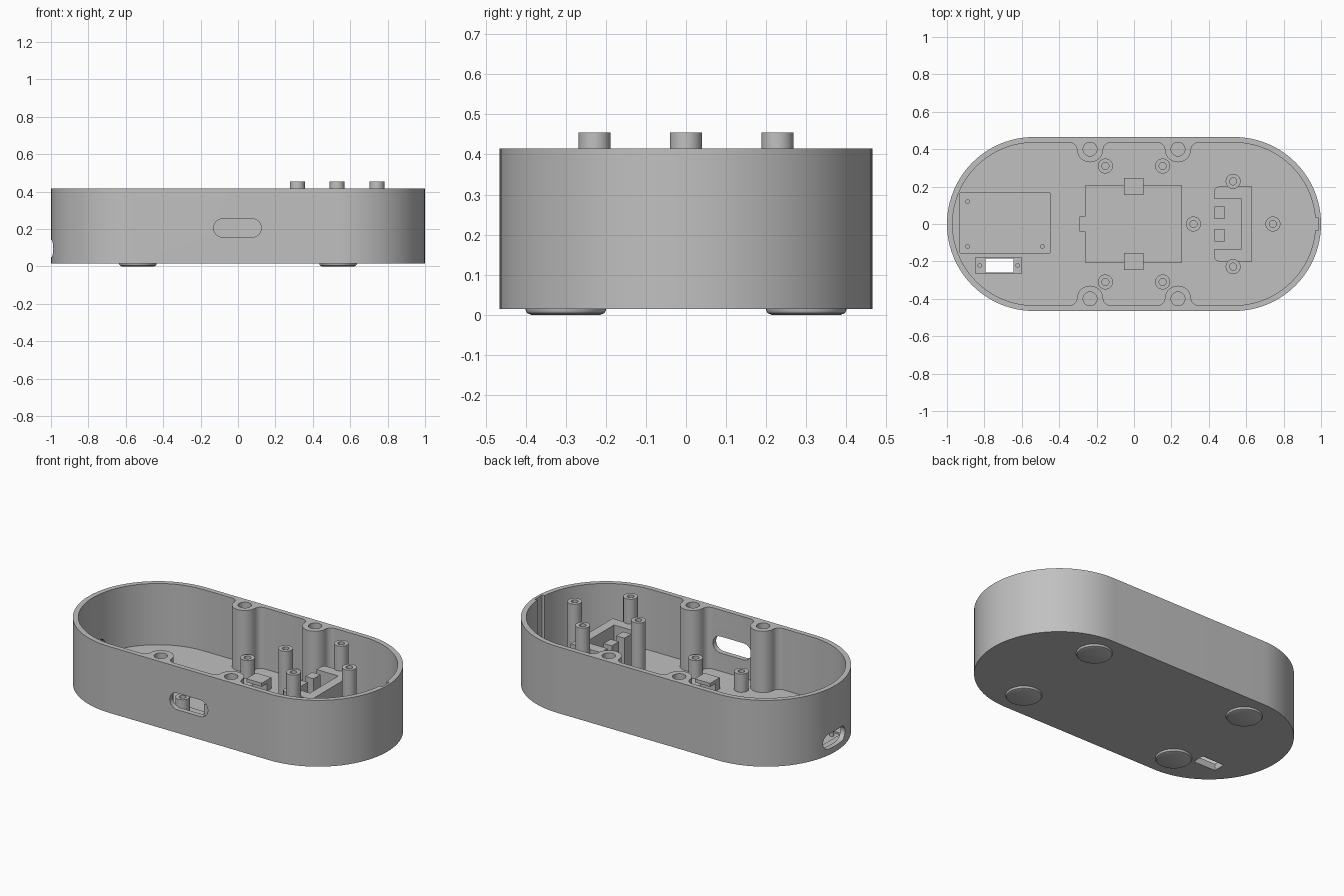
import bpy, bmesh
from math import sin, cos, radians, asin, sqrt

cube = bpy.data.objects.get("Cube")
if cube:
    bpy.data.objects.remove(cube, do_unlink=True)

grey = bpy.data.materials.new("light grey plastic")
grey.use_nodes = True
colour = (0.53, 0.53, 0.53, 1)
grey.diffuse_color = colour
grey.node_tree.nodes["Principled BSDF"].inputs["Base Color"].default_value = colour

BASE, FLOOR, RIM = 0.015, 0.045, 0.415
END_X, OUT_R, IN_R = 0.535, 0.465, 0.435
BOSS_X, BOSS_Y, BOSS_R, FILLET = 0.235, 0.4, 0.07, 0.04


def finish(bm, name):
    bmesh.ops.recalc_face_normals(bm, faces=bm.faces)
    mesh = bpy.data.meshes.new(name)
    bm.to_mesh(mesh)
    bm.free()
    obj = bpy.data.objects.new(name, mesh)
    bpy.context.collection.objects.link(obj)
    mesh.materials.append(grey)
    return obj


def smooth(obj):
    bpy.ops.object.select_all(action='DESELECT')
    obj.select_set(True)
    bpy.context.view_layer.objects.active = obj
    bpy.ops.object.shade_smooth_by_angle(angle=radians(30))


def prism(name, points, low, high, place=lambda u, v, w: (u, v, w)):
    """Extrude a closed outline; place maps (u, v, depth) into space."""
    bm = bmesh.new()
    rings = [[bm.verts.new(place(u, v, w)) for u, v in points] for w in (low, high)]
    n = len(points)
    for i in range(n):
        j = (i + 1) % n
        bm.faces.new((rings[0][i], rings[0][j], rings[1][j], rings[1][i]))
    for ring in rings:
        bm.faces.new(ring)
    return finish(bm, name)


def box(name, x0, x1, y0, y1, z0, z1):
    return prism(name, [(x0, y0), (x1, y0), (x1, y1), (x0, y1)], z0, z1)


def lathe(name, x, y, profile, steps=32):
    """Revolve (radius, z) points; both ends are capped."""
    bm = bmesh.new()
    rings = [[bm.verts.new((x + r * cos(radians(360 * i / steps)),
                            y + r * sin(radians(360 * i / steps)), z))
              for i in range(steps)] for r, z in profile]
    for a, b in zip(rings, rings[1:]):
        for i in range(steps):
            j = (i + 1) % steps
            bm.faces.new((a[i], a[j], b[j], b[i]))
    bm.faces.new(rings[0])
    bm.faces.new(rings[-1])
    obj = finish(bm, name)
    smooth(obj)
    return obj


def arc(cx, cy, r, start, end, steps):
    return [(cx + r * cos(radians(start + (end - start) * i / steps)),
             cy + r * sin(radians(start + (end - start) * i / steps)))
            for i in range(steps + 1)]


def slot(w, h, cu, cv):
    """Upright-plane outline with fully rounded ends."""
    r, d = h / 2, w / 2 - h / 2
    return arc(cu + d, cv, r, -90, 90, 12) + arc(cu - d, cv, r, 90, 270, 12)


def cut(obj, cutter):
    cutter.hide_render = True
    mod = obj.modifiers.new("cut", 'BOOLEAN')
    mod.operation, mod.solver, mod.object = 'DIFFERENCE', 'EXACT', cutter
    bpy.context.view_layer.objects.active = obj
    bpy.ops.object.modifier_apply(modifier=mod.name)
    bpy.data.objects.remove(cutter, do_unlink=True)


# Case shell: rounded outline
outline = arc(END_X, 0, OUT_R, -90, 90, 48) + arc(-END_X, 0, OUT_R, 90, 270, 48)
case = prism("case_shell", outline, BASE, RIM)

# Cavity outline: one quarter with a filleted screw boss, mirrored twice
fy = IN_R - FILLET
reach = BOSS_R + FILLET
dx = sqrt(reach ** 2 - (BOSS_Y - fy) ** 2)
tilt = asin((BOSS_Y - fy) / reach) * 180 / 3.14159265
quarter = (arc(BOSS_X - dx, fy, FILLET, 90, tilt, 8)
           + arc(BOSS_X, BOSS_Y, BOSS_R, 180 + tilt, 360 - tilt, 20)[1:]
           + arc(BOSS_X + dx, fy, FILLET, 180 - tilt, 90, 8)[1:]
           + arc(END_X, 0, IN_R, 90, 0, 24))
half = quarter + [(x, -y) for x, y in reversed(quarter[:-1])]
cavity = half + [(-x, y) for x, y in reversed(half)]
# The end points on the long axis belong to both sides
cut(case, prism("cavity", cavity, FLOOR, 0.6))

# Screw holes in the four bosses
for sx in (-1, 1):
    for sy in (-1, 1):
        cut(case, lathe("boss_hole", sx * BOSS_X, sy * BOSS_Y, [(0.037, 0.1), (0.037, 0.6)]))

# Side openings, inner key groove, floor pockets and switch window
cut(case, prism("front_slot", slot(0.255, 0.1, -0.003, 0.205), -0.6, -0.3,
                lambda u, v, w: (u, w, v)))
cut(case, prism("end_slot", slot(0.21, 0.09, 0, 0.096), -1.2, -0.94,
                lambda u, v, w: (w, u, v)))
cut(case, box("key_groove", 0.9, 0.985, -0.035, 0.035, 0.05, 0.6))
cut(case, box("board_pocket", -0.93, -0.45, -0.155, 0.165, 0.035, 0.3))
tray = [(-0.26, -0.205), (0.255, -0.205), (0.255, 0.205), (-0.26, 0.205),
        (-0.26, 0.04), (-0.29, 0.04), (-0.29, -0.04), (-0.26, -0.04)]
cut(case, prism("tray_pocket", tray, 0.035, 0.3))
window = (-0.795, -0.645, -0.26, -0.185, -0.1, 0.3)
cut(case, box("window", *window))
smooth(case)

# Switch mount around the floor window
mount = box("switch_mount", -0.85, -0.6, -0.265, -0.18, 0.04, 0.056)
cut(mount, box("window", *window))
for x in (-0.825, -0.622):
    cut(mount, lathe("mount_hole", x, -0.222, [(0.01, 0.047), (0.01, 0.3)], 12))

# Locating pins for the board
for x, y in ((-0.89, 0.12), (-0.89, -0.12), (-0.49, -0.12)):
    lathe("board_pin", x, y, [(0.012, 0.03), (0.012, 0.075)], 16)


# Hollow screw posts
def post(name, x, y, top):
    lathe(name, x, y, [(0.04, 0.03), (0.04, top), (0.019, top), (0.019, top - 0.1)])


for x, y in ((0.318, 0), (0.53, 0.228), (0.53, -0.228), (0.743, 0)):
    post("tall_post", x, y, 0.455)
for sx in (-1, 1):
    for sy in (-1, 1):
        post("short_post", sx * 0.153, sy * 0.31, 0.155)

# Hooked clips on both sides of the tray
for s in (-1, 1):
    hook = [(0.247, 0.03), (0.247, 0.113), (0.155, 0.113), (0.155, 0.092),
            (0.207, 0.092), (0.207, 0.03)]
    prism("tray_clip", [(s * y, z) for y, z in hook], -0.053, 0.05,
          lambda u, v, w: (w, u, v))

# Open-sided holder between the tall posts, with two teeth
arm = [(0.575, 0.135), (0.43, 0.135)] + arc(0.455, 0.175, 0.025, 180, 90, 6) + [(0.63, 0.2)]
holder = prism("holder_frame", arm + [(x, -y) for x, y in reversed(arm)], 0.03, 0.305)
smooth(holder)
for s in (-1, 1):
    box("holder_tooth", 0.43, 0.485, s * 0.06 - 0.033, s * 0.06 + 0.033, 0.03, 0.305)

# Round feet
for sx in (-1, 1):
    for sy in (-1, 1):
        lathe("foot", sx * END_X, sy * 0.3,
              [(0.1, 0.02), (0.1, 0.011), (0.096, 0.004), (0.086, 0)], 48)
